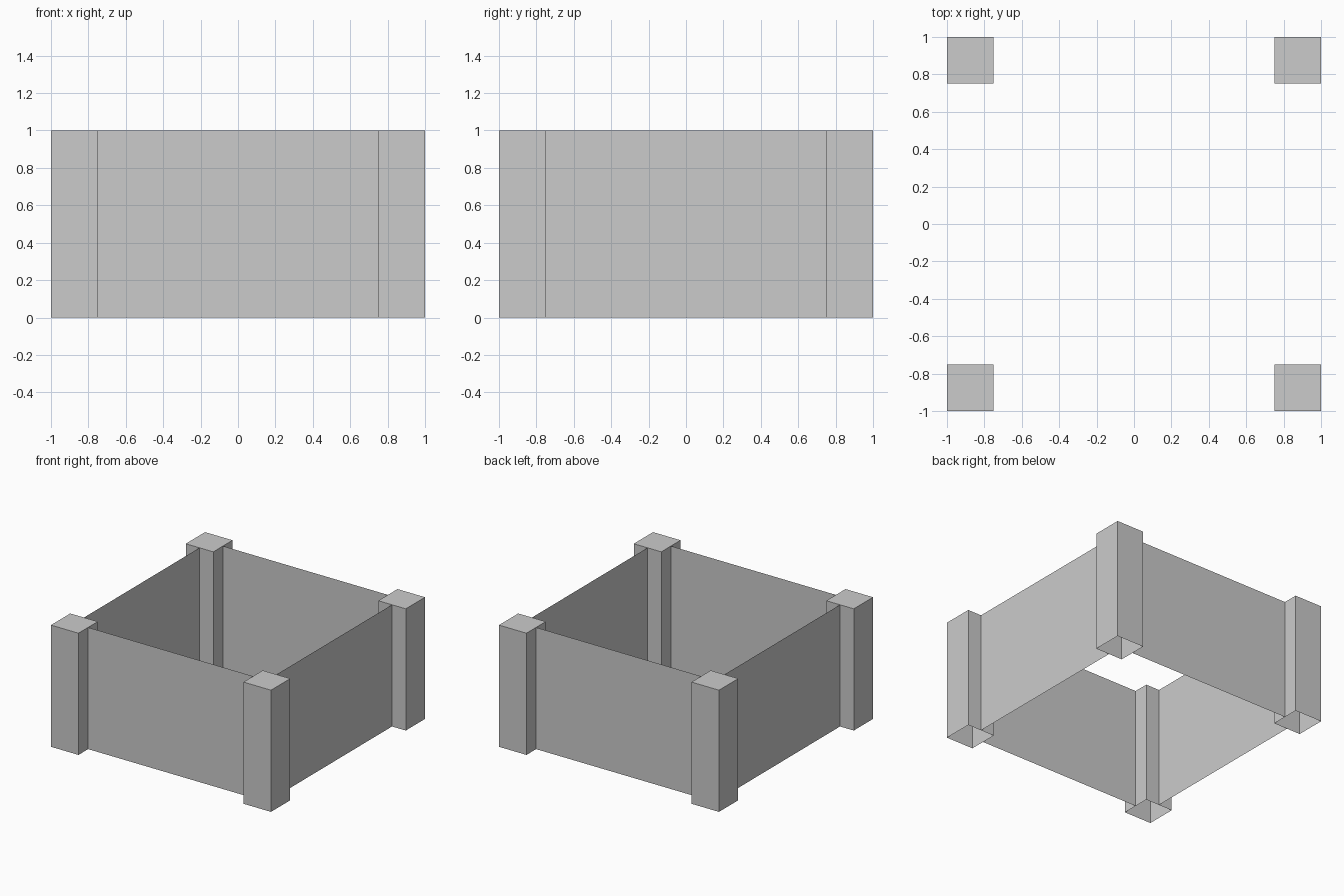
import bpy, bmesh
from math import pi
from mathutils import Matrix

if "Cube" in bpy.data.objects:
    bpy.data.objects.remove(bpy.data.objects["Cube"])

POST = 0.25            # post width
MID = 1 - POST / 2     # centre line of posts and walls
INNER = 1 - POST       # where walls meet the posts


def finish(name, bm):
    mesh = bpy.data.meshes.new(name)
    bm.to_mesh(mesh)
    bm.free()
    bpy.context.collection.objects.link(bpy.data.objects.new(name, mesh))


# Corner post: square hollow box, capped on top and open underneath
def post(name, x, y):
    bm = bmesh.new()
    bmesh.ops.create_cube(bm, size=1, matrix=Matrix.Translation((x, y, 0.5))
                          @ Matrix.Diagonal((POST, POST, 1, 1)))
    bm.normal_update()
    bottom = [f for f in bm.faces if f.normal.z < -0.5]
    bmesh.ops.delete(bm, geom=bottom, context='FACES_ONLY')
    finish(name, bm)


# Wall: a single thin sheet spanning two posts, turned about the centre
def wall(name, turn):
    bm = bmesh.new()
    corners = [(-INNER, 0), (INNER, 0), (INNER, 1), (-INNER, 1)]
    bm.faces.new([bm.verts.new((x, -MID, z)) for x, z in corners])
    bmesh.ops.transform(bm, matrix=Matrix.Rotation(turn, 4, 'Z'), verts=bm.verts)
    finish(name, bm)


for y, depth in ((-MID, "front"), (MID, "back")):
    for x, side in ((-MID, "left"), (MID, "right")):
        post(f"{depth}_{side}_post", x, y)

for i, side in enumerate(("front", "right", "back", "left")):
    wall(f"{side}_wall", i * pi / 2)
